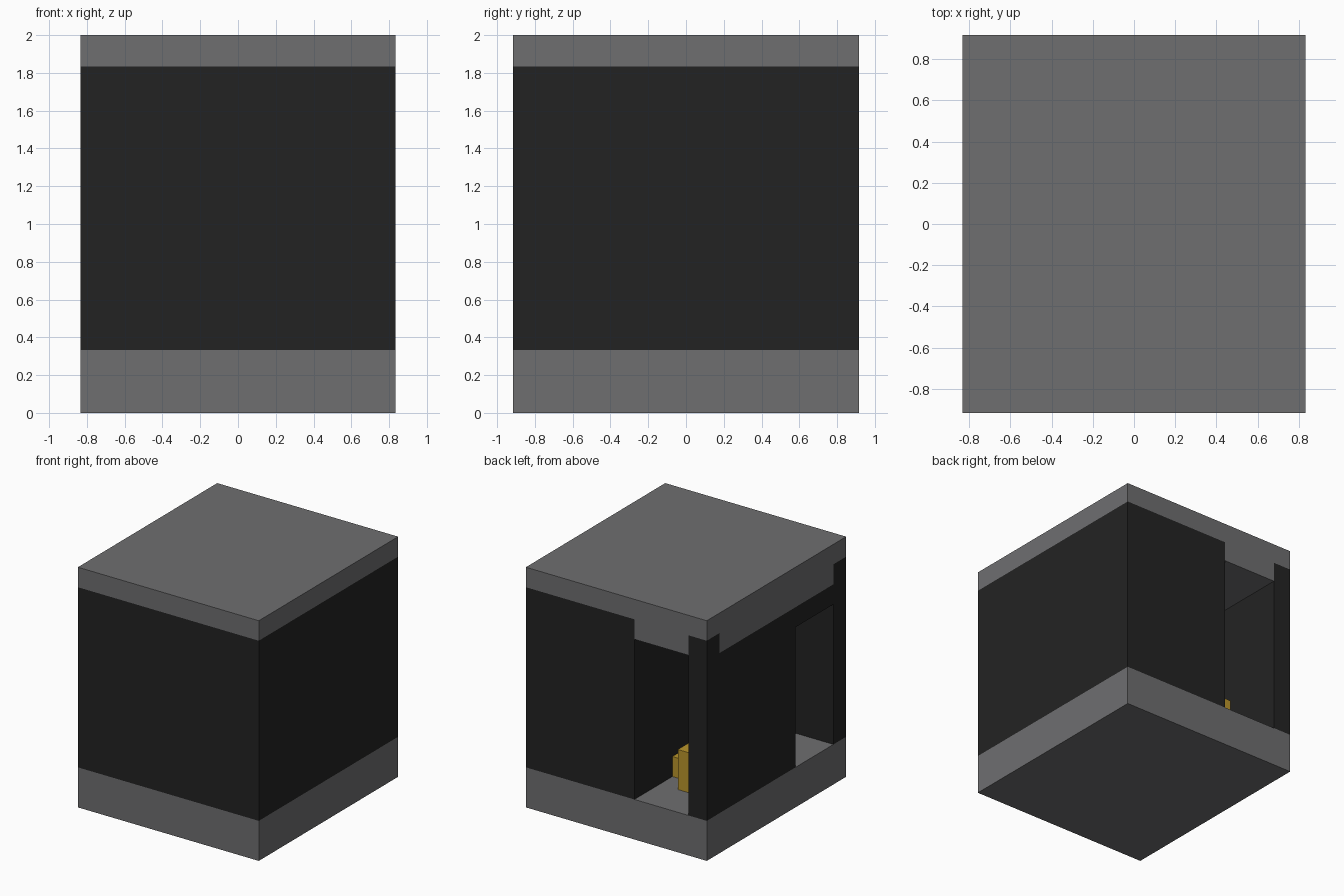
import bpy
import bmesh

U = 1 / 12  # one grid step of the building

cube = bpy.data.objects.get("Cube")
if cube:
    bpy.data.objects.remove(cube, do_unlink=True)


def material(name, color):
    m = bpy.data.materials.new(name)
    m.use_nodes = True
    m.diffuse_color = (*color, 1)
    bsdf = next(n for n in m.node_tree.nodes if n.type == "BSDF_PRINCIPLED")
    bsdf.inputs["Base Color"].default_value = (*color, 1)
    return m


GREY = material("slab_grey", (0.158, 0.158, 0.163))
DARK = material("wall_charcoal", (0.0165, 0.0165, 0.0165))
GOLD = material("gold", (0.49, 0.30, 0.025))


def prism(name, outline, lo, hi, mat, axis="z"):
    """Extrude an outline, in grid steps, from lo to hi along an axis."""
    place = {"z": lambda a, b, t: (a, b, t), "x": lambda a, b, t: (t, a, b)}[axis]
    bm = bmesh.new()
    start = [bm.verts.new([c * U for c in place(a, b, lo)]) for a, b in outline]
    face = bm.faces.new(start)
    new = bmesh.ops.extrude_face_region(bm, geom=[face])["geom"]
    shift = [c * U for c in place(0, 0, hi - lo)]
    bmesh.ops.translate(bm, vec=shift, verts=[v for v in new if isinstance(v, bmesh.types.BMVert)])
    bmesh.ops.recalc_face_normals(bm, faces=bm.faces)
    mesh = bpy.data.meshes.new(name)
    bm.to_mesh(mesh)
    bm.free()
    mesh.materials.append(mat)
    obj = bpy.data.objects.new(name, mesh)
    bpy.context.scene.collection.objects.link(obj)


def box(name, x, y, z, mat):
    prism(name, [(x[0], y[0]), (x[1], y[0]), (x[1], y[1]), (x[0], y[1])], *z, mat)


# Slabs
box("floor_slab", (-10, 10), (-11, 11), (0, 4), GREY)
box("roof_slab", (-10, 10), (-11, 11), (22, 24), GREY)

# Lowered ceiling over the passage, notched around the corner post
prism("passage_ceiling",
      [(-10, -9), (-2, -9), (-2, 11), (-8, 11), (-8, 9), (-10, 9)], 20, 22, GREY)

# Full height walls
WALL = (4, 22)
box("front_wall", (-10, 10), (-11, -9), WALL, DARK)
box("left_wall", (8, 10), (-9, 11), WALL, DARK)
box("back_wall", (-2, 8), (9, 11), WALL, DARK)
box("corner_post", (-10, -8), (9, 11), WALL, DARK)
box("partition_wall", (-2, 0), (-9, 9), WALL, DARK)

# Side wall with a doorway next to the front wall
prism("right_wall_with_doorway",
      [(9, 4), (9, 20), (-9, 20), (-9, 18), (-3, 18), (-3, 4)], -10, -8, DARK, "x")

# Gold blocks inside the passage
box("gold_pedestal", (-6, -4), (5, 7), (4, 8), GOLD)
box("gold_step", (-8, -2), (3, 5), (4, 6), GOLD)
